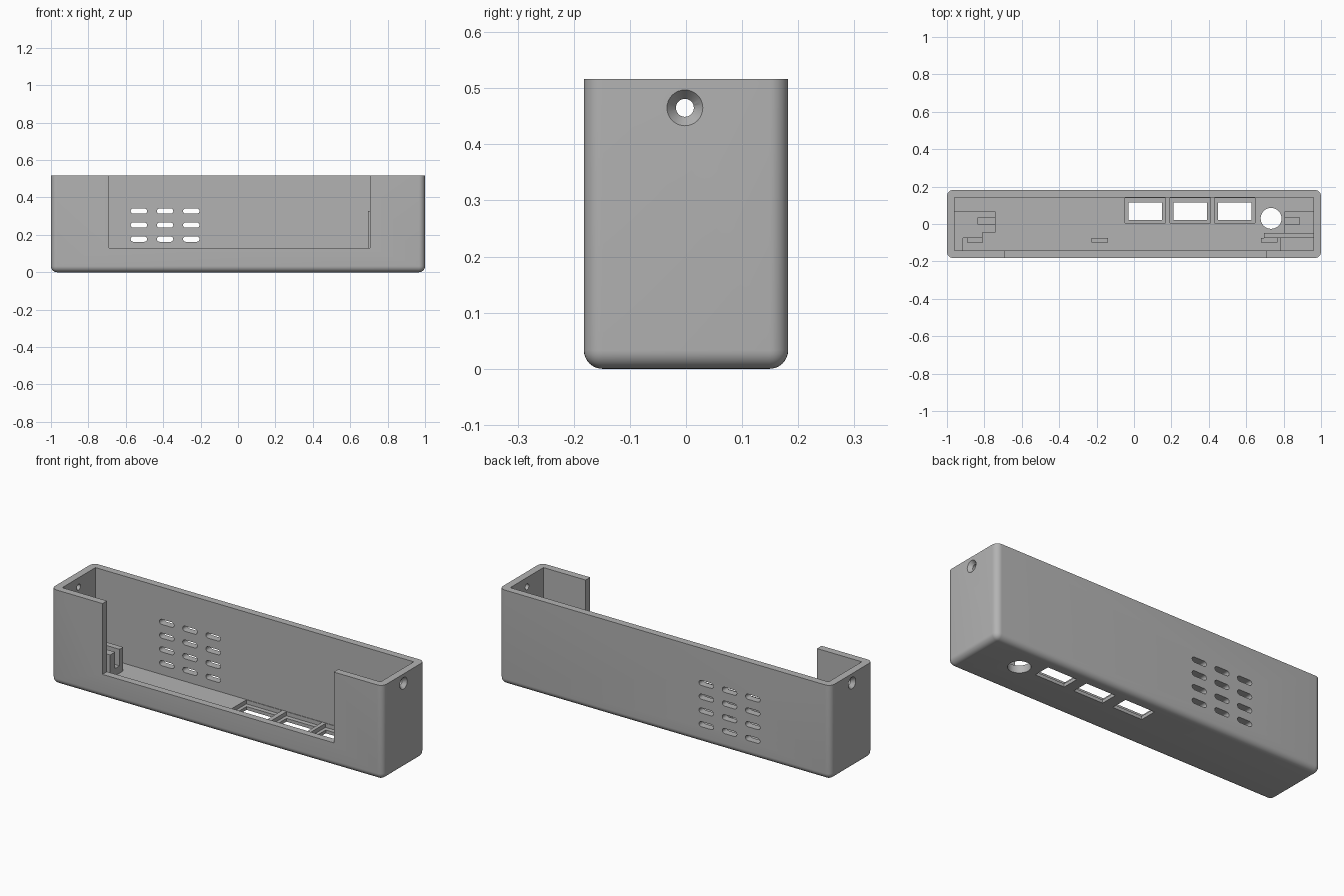
import bpy, bmesh, math
from mathutils import Matrix

if "Cube" in bpy.data.objects:
    bpy.data.objects.remove(bpy.data.objects["Cube"], do_unlink=True)

grey = bpy.data.materials.new("plain grey")
grey.use_nodes = True
grey.diffuse_color = (0.45, 0.45, 0.45, 1)
grey.node_tree.nodes["Principled BSDF"].inputs["Base Color"].default_value = grey.diffuse_color


def add_object(name, bm):
    bmesh.ops.recalc_face_normals(bm, faces=bm.faces)
    mesh = bpy.data.meshes.new(name)
    bm.to_mesh(mesh)
    bm.free()
    mesh.materials.append(grey)
    obj = bpy.data.objects.new(name, mesh)
    bpy.context.collection.objects.link(obj)
    return obj


def box(name, x, y, z):
    bm = bmesh.new()
    bmesh.ops.create_cube(bm, size=1)
    for v in bm.verts:
        v.co = [lo + (c + 0.5) * (hi - lo) for c, (lo, hi) in zip(v.co, (x, y, z))]
    return add_object(name, bm)


def cone(name, centre, r1, r2, depth, axis="Z"):
    bm = bmesh.new()
    turn = Matrix.Rotation(math.pi / 2, 4, "Y") if axis == "X" else Matrix()
    bmesh.ops.create_cone(bm, cap_ends=True, segments=32, radius1=r1, radius2=r2,
                          depth=depth, matrix=Matrix.Translation(centre) @ turn)
    return add_object(name, bm)


def slot(name, cx, cz, half, r, y):
    # Rounded slot pushed through along y
    bm = bmesh.new()
    ring = []
    for side, start in ((1, -math.pi / 2), (-1, math.pi / 2)):
        for i in range(9):
            a = start + math.pi * i / 8
            ring.append(bm.verts.new((cx + side * (half - r) + r * math.cos(a),
                                      y[0], cz + r * math.sin(a))))
    face = bm.faces.new(ring)
    ext = bmesh.ops.extrude_face_region(bm, geom=[face])["geom"]
    for v in ext:
        if isinstance(v, bmesh.types.BMVert):
            v.co.y = y[1]
    return add_object(name, bm)


def cut(target, cutter):
    mod = target.modifiers.new("cut", "BOOLEAN")
    mod.operation = "DIFFERENCE"
    mod.solver = "EXACT"
    mod.object = cutter
    bpy.context.view_layer.objects.active = target
    bpy.ops.object.modifier_apply(modifier=mod.name)
    bpy.data.objects.remove(cutter, do_unlink=True)


# Outer body, rounded at its base and upright corners
W, D, H, FLOOR = 1.0, 0.182, 0.516, 0.04
IX, IY = 0.96, 0.143
bm = bmesh.new()
bmesh.ops.create_cube(bm, size=2)
for v in bm.verts:
    v.co = (v.co.x * W, v.co.y * D, (v.co.z + 1) * H / 2)
edges = [e for e in bm.edges if not all(v.co.z > H / 2 for v in e.verts)]
bmesh.ops.bevel(bm, geom=edges, offset=0.033, segments=8, profile=0.5, affect="EDGES")
case = add_object("case_shell", bm)

# Cavity and wide front opening
cut(case, box("cavity", (-IX, IX), (-IY, IY), (FLOOR, 1)))
cut(case, box("front_opening", (-0.69, 0.705), (-0.3, -0.1), (0.13, 1)))

# Vent slots in the back wall
for cx in (-0.53, -0.39, -0.25):
    for row in range(4):
        cut(case, slot("vent", cx, 0.327 - 0.075 * row, 0.044, 0.014, (0.1, 0.3)))

# Stepped rectangular ports in the floor
for cx in (0.06, 0.301, 0.538):
    cut(case, box("port_recess", (cx - 0.108, cx + 0.108), (0.005, 0.14), (0.018, 0.1)))
    cut(case, box("port", (cx - 0.089, cx + 0.089), (0.022, 0.115), (-0.1, 0.1)))

# Round port in the floor
cut(case, cone("round_port", (0.733, 0.03, 0), 0.056, 0.056, 0.2))

# Countersunk screw holes in both ends
for s in (-1, 1):
    cut(case, cone("screw_hole", (s * W, -0.002, 0.465), 0.016, 0.016, 0.2, "X"))
    r = (0.016, 0.032) if s > 0 else (0.032, 0.016)
    cut(case, cone("countersink", (s * 0.99, -0.002, 0.465), *r, 0.0201, "X"))

# Notched board supports on either side
Z0 = FLOOR - 0.005
IN = IX + 0.005
left = box("right_support", (-IN, -0.74), (-0.045, 0.068), (Z0, 0.17))
cut(left, box("notch", (-0.835, -0.7), (-0.002, 0.036), (0.08, 0.3)))
box("right_support_step", (-IN, -0.81), (-0.074, -0.045), (Z0, 0.17))
box("right_support_foot", (-IN, -0.915), (-IY - 0.005, -0.074), (Z0, 0.17))
right = box("left_support", (0.805, IN), (-0.047, 0.068), (Z0, 0.17))
cut(right, box("notch", (0.7, 0.885), (-0.002, 0.036), (0.08, 0.3)))
box("left_support_step", (0.695, IN), (-0.074, -0.047), (Z0, 0.327))
box("left_support_foot", (0.78, IN), (-IY - 0.005, -0.074), (Z0, 0.17))

# Small locating tabs on the floor
for name, cx in (("right", -0.85), ("middle", -0.183), ("left", 0.723)):
    box(name + "_tab", (cx - 0.044, cx + 0.044), (-0.1, -0.076), (Z0, 0.09))

# Smooth rounded edges, crisp corners
bpy.ops.object.select_all(action="DESELECT")
case.select_set(True)
bpy.context.view_layer.objects.active = case
bpy.ops.object.shade_smooth_by_angle(angle=math.radians(30))
